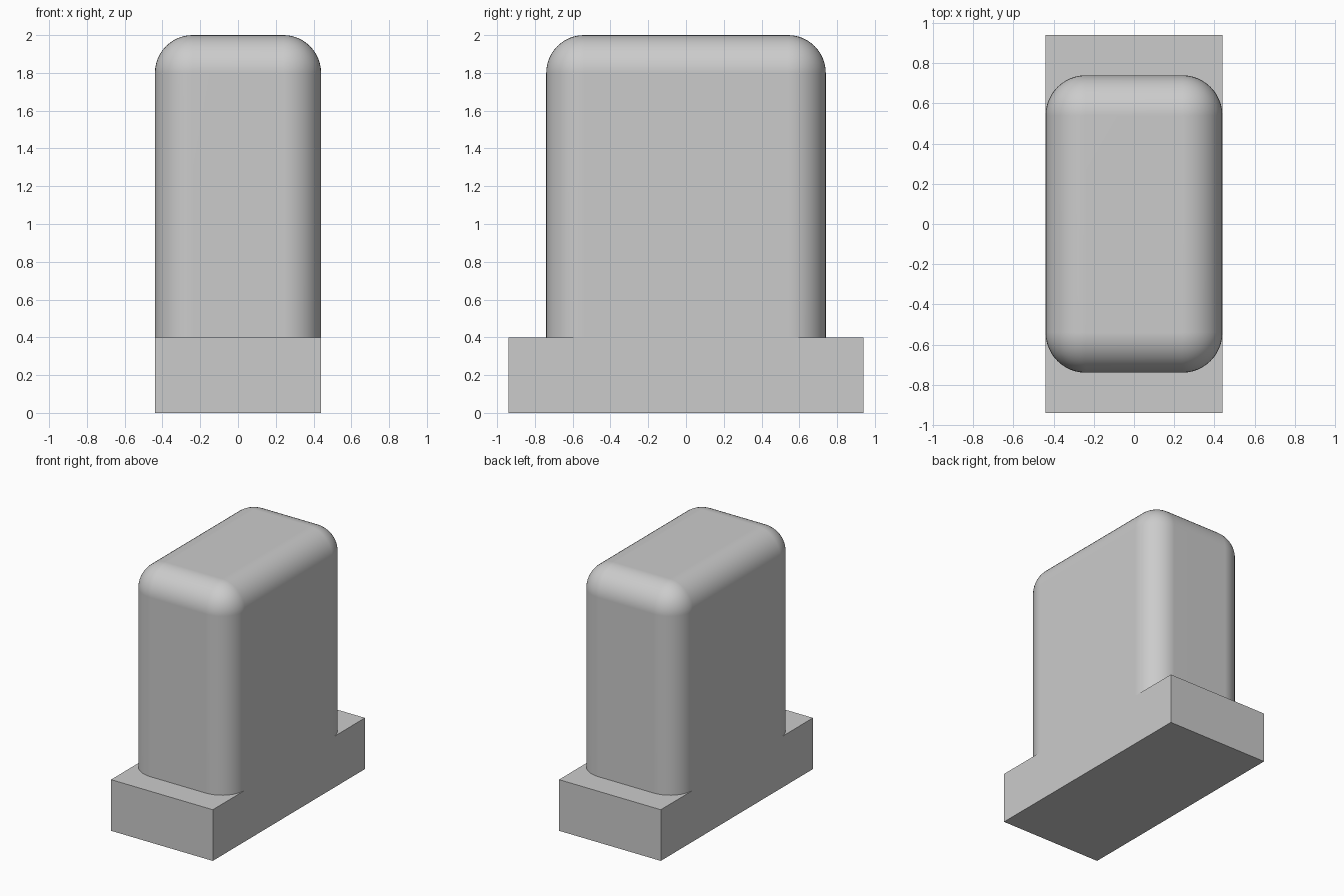
import bpy
import bmesh
from mathutils import Matrix, Vector

old = bpy.data.objects.get("Cube")
if old:
    bpy.data.objects.remove(old, do_unlink=True)

grey = bpy.data.materials.new("light grey")
grey.use_nodes = True
colour = (0.6, 0.6, 0.6, 1.0)
grey.diffuse_color = colour
grey.node_tree.nodes["Principled BSDF"].inputs["Base Color"].default_value = colour


def block(name, size, bottom, radius=0.0):
    """Box standing at a height; a radius rounds every edge but the bottom ones."""
    bm = bmesh.new()
    place = Matrix.Translation((0, 0, bottom + size[2] / 2)) @ Matrix.Diagonal(Vector(size)).to_4x4()
    bmesh.ops.create_cube(bm, size=1, matrix=place)
    if radius:
        # open underside, so the walls run straight down onto the base
        under = [f for f in bm.faces if f.normal.z < -0.9]
        bmesh.ops.delete(bm, geom=under, context="FACES_ONLY")
        edges = [e for e in bm.edges if not e.is_boundary]
        bmesh.ops.bevel(bm, geom=edges, offset=radius, offset_type="OFFSET",
                        segments=12, profile=0.5, affect="EDGES", clamp_overlap=True)
    mesh = bpy.data.meshes.new(name)
    bm.to_mesh(mesh)
    bm.free()
    mesh.materials.append(grey)
    obj = bpy.data.objects.new(name, mesh)
    bpy.context.collection.objects.link(obj)
    return obj


# Rectangular foot
block("base", (0.88, 1.88, 0.4), 0)

# Tall rounded body, flush with the foot's long sides
body = block("rounded_body", (0.88, 1.48, 1.6), 0.4, 0.2)
bpy.ops.object.select_all(action="DESELECT")
body.select_set(True)
bpy.context.view_layer.objects.active = body
bpy.ops.object.shade_smooth_by_angle()
weighted = body.modifiers.new("flat_face_normals", "WEIGHTED_NORMAL")
weighted.keep_sharp = True
